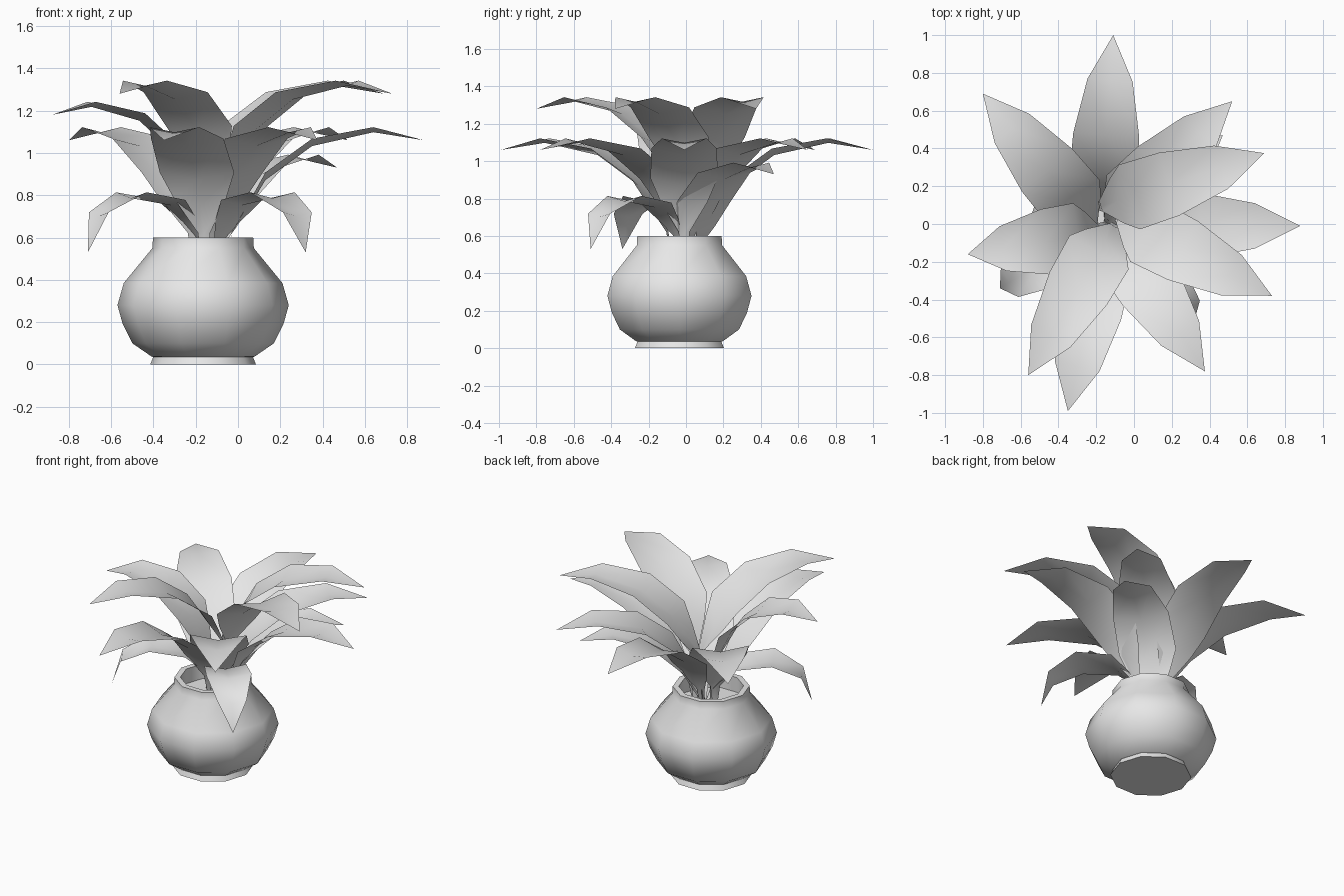
import bpy, bmesh, math
from mathutils import Vector

old = bpy.data.objects.get("Cube")
if old:
    bpy.data.objects.remove(old, do_unlink=True)

# One plain grey for everything
grey = bpy.data.materials.new("plain_grey")
grey.use_nodes = True
colour = (0.8, 0.8, 0.8, 1)
grey.diffuse_color = colour
grey.node_tree.nodes["Principled BSDF"].inputs["Base Color"].default_value = colour

POT_X, POT_Y, SIDES = -0.165, -0.035, 10


def finish(bm, name, angle, location=(0, 0, 0)):
    """Turn a bmesh into a smooth object with the shared material."""
    mesh = bpy.data.meshes.new(name)
    bm.to_mesh(mesh)
    bm.free()
    mesh.materials.append(grey)
    obj = bpy.data.objects.new(name, mesh)
    obj.location = location
    bpy.context.collection.objects.link(obj)
    bpy.ops.object.select_all(action="DESELECT")
    obj.select_set(True)
    bpy.context.view_layer.objects.active = obj
    bpy.ops.object.shade_smooth_by_angle(angle=math.radians(angle))
    return obj


def lathe(name, profile):
    """Revolve a (radius, height) profile and cap both ends."""
    bm = bmesh.new()
    rings = []
    for r, z in profile:
        turn = [2 * math.pi * i / SIDES for i in range(SIDES)]
        rings.append([bm.verts.new((r * math.cos(a), r * math.sin(a), z)) for a in turn])
    for low, high in zip(rings, rings[1:]):
        for i in range(SIDES):
            j = (i + 1) % SIDES
            bm.faces.new((low[i], low[j], high[j], high[i]))
    bm.faces.new(rings[0][::-1])
    bm.faces.new(rings[-1])
    return finish(bm, name, 45, (POT_X, POT_Y, 0))


def leaf(name, shape, tip, heading, reach=1.0, lift=0.0):
    """Loft a folded blade: shape lists (distance, height, width), ending at the tip."""
    a = math.radians(heading)
    out = Vector((math.cos(a), math.sin(a), 0))
    side = Vector((-out.y, out.x, 0))
    root = Vector((*tip, 0)) - out * shape[-1][0] * reach
    bm = bmesh.new()
    rows = []
    for i, (s, z, w) in enumerate(shape):
        mid = root + out * s * reach
        mid.z = z + (lift if i else 0)       # the root stays in the soil
        if w == 0:
            rows.append([bm.verts.new(mid)])
            continue
        fold = Vector((0, 0, 0.05 * w))
        rows.append([bm.verts.new(mid - side * w / 2 + fold),
                     bm.verts.new(mid - fold),
                     bm.verts.new(mid + side * w / 2 + fold)])
    for p, q in zip(rows, rows[1:]):
        for k in range(2):
            if len(q) == 1:
                bm.faces.new((p[k], q[0], p[k + 1]))
            else:
                bm.faces.new((p[k], q[k], q[k + 1], p[k + 1]))
    return finish(bm, name, 80)


# Pot: foot, round belly, neck, rim and soil inside
lathe("pot", [(0.25, 0), (0.236, 0.035), (0.245, 0.038), (0.335, 0.10), (0.38, 0.19),
              (0.405, 0.28), (0.375, 0.385), (0.24, 0.55), (0.237, 0.60),
              (0.2, 0.60), (0.2, 0.5)])

# Arching blade and drooping blade
ARCH = [(0, 0.49, 0.03), (0.02, 0.62, 0.06), (0.11, 0.77, 0.25), (0.18, 0.89, 0.36),
        (0.40, 1.05, 0.35), (0.69, 1.11, 0.24), (0.93, 1.06, 0)]
DROOP = [(0, 0.49, 0.03), (0.03, 0.58, 0.05), (0.1, 0.67, 0.16), (0.2, 0.765, 0.26),
         (0.42, 0.80, 0.28), (0.6, 0.71, 0.18), (0.66, 0.53, 0)]

# Upper leaves
for i, (tip, heading) in enumerate([((0.69, 0.375), 18), ((0.73, -0.38), -27),
                                    ((-0.56, -0.80), -120)]):
    leaf(f"upper_leaf_{i + 1}", ARCH, tip, heading, lift=0.22)

# Short upper leaf on the right
leaf("short_upper_leaf", ARCH, (-0.88, -0.16), 189, reach=0.79, lift=0.12)

# Middle leaves
for i, (tip, heading) in enumerate([((-0.11, 1.0), 86), ((0.52, 0.65), 44),
                                    ((0.88, -0.01), 0), ((0.375, -0.78), -57),
                                    ((-0.35, -0.99), -102), ((-0.80, 0.69), 130)]):
    leaf(f"middle_leaf_{i + 1}", ARCH, tip, heading)

# Short low leaf at the back
leaf("short_low_leaf", ARCH, (0.47, 0.47), 37, reach=0.84, lift=-0.13)

# Drooping leaves over the front of the rim
leaf("drooping_leaf_right", DROOP, (-0.71, -0.34), 211)
leaf("drooping_leaf_left", DROOP, (0.32, -0.51), -49)
